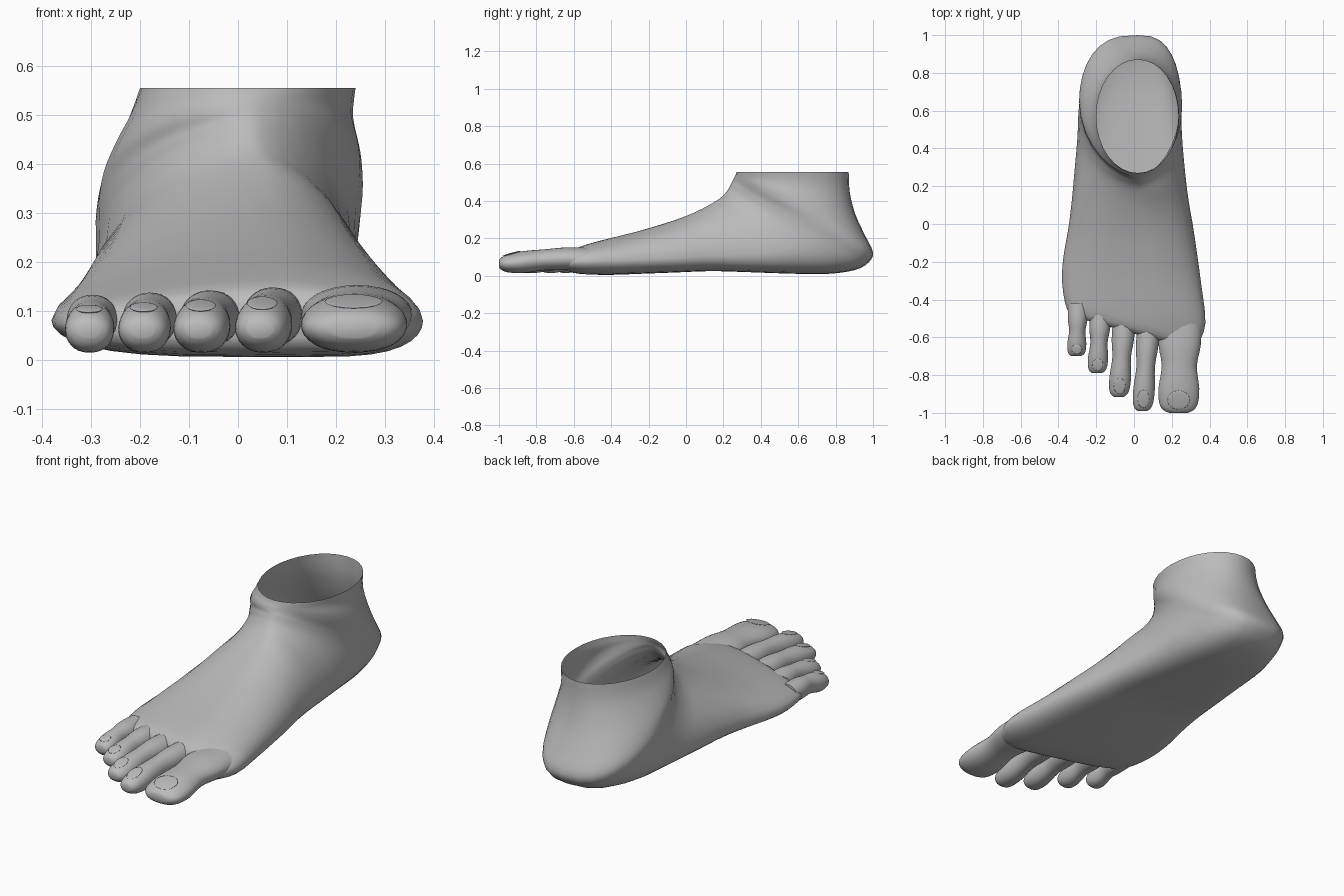
import bpy, bmesh
from math import sin, cos, pi, radians

cube = bpy.data.objects.get("Cube")
if cube:
    bpy.data.objects.remove(cube)

skin = bpy.data.materials.new("plain_grey")
skin.use_nodes = True
grey = (0.5, 0.5, 0.5, 1)
skin.diffuse_color = grey
skin.node_tree.nodes["Principled BSDF"].inputs["Base Color"].default_value = grey

SIDES = 32


def clamp(v):
    return max(0.0, min(1.0, v))


def smooth_rings(rings, steps):
    """Catmull-Rom interpolation between the key sections."""
    out = []
    for i in range(len(rings) - 1):
        a, b, c = rings[max(i - 1, 0)], rings[i], rings[i + 1]
        d = rings[min(i + 2, len(rings) - 1)]
        for s in range(steps):
            t = s / steps
            out.append([0.5 * (2 * q + (r - p) * t + (2 * p - 5 * q + 4 * r - u) * t * t
                               + (3 * q - p - 3 * r + u) * t ** 3)
                        for p, q, r, u in zip(a, b, c, d)])
    return out + [list(rings[-1])]


def section(ring, upper, lower, skew):
    """Points around one section; a lower power gives a boxier half."""
    yt, zt, yb, zb, xl, xr, xm, h = ring
    pts = []
    for k in range(SIDES):
        a = 2 * pi * k / SIDES
        c, s = cos(a), sin(a)
        side = xr if c > 0 else xl
        x = xm + (side - xm) * abs(c) ** (upper if s > 0 else lower)
        v = h + (1 - h) * s if s > 0 else h + h * s
        pts.append((x, yb + (yt - yb) * v - skew * x, zb + (zt - zb) * v))
    return pts


def body_section(ring):
    """Flat sole in front, fuller heel, plain ellipse at the ankle opening."""
    yb, zb = ring[2], ring[3]
    rise = clamp((zb - .15) / .35)
    heel = clamp((yb - .3) / .6)
    return section(ring, 1.25 - .25 * rise, .5 + .22 * heel + .28 * rise,
                   .28 * clamp(-yb / .4))


def finish(obj):
    obj.data.materials.append(skin)
    bpy.ops.object.select_all(action='DESELECT')
    obj.select_set(True)
    bpy.context.view_layer.objects.active = obj
    bpy.ops.object.shade_smooth_by_angle(angle=radians(50))


def loft(name, sections, close_end):
    bm = bmesh.new()
    loops = [[bm.verts.new(p) for p in pts] for pts in sections]
    for a, b in zip(loops, loops[1:]):
        for k in range(SIDES):
            n = (k + 1) % SIDES
            bm.faces.new((a[k], a[n], b[n], b[k]))
    bm.faces.new(loops[0])
    if close_end:
        bm.faces.new(loops[-1])
    bmesh.ops.recalc_face_normals(bm, faces=bm.faces)
    mesh = bpy.data.meshes.new(name)
    bm.to_mesh(mesh)
    bm.free()
    obj = bpy.data.objects.new(name, mesh)
    bpy.context.collection.objects.link(obj)
    finish(obj)


# Foot body: sections fan from the toe line, round the heel, up to the open ankle
# top y, top z, bottom y, bottom z, right x, left x, ridge x, height of widest point
BODY = [
    (-.58, .11, -.58, .045, -.31, .30, .05, .5),
    (-.55, .15, -.55, .015, -.355, .335, .08, .45),
    (-.42, .19, -.42, .005, -.38, .378, .1, .4),
    (-.25, .235, -.25, .01, -.375, .355, .1, .33),
    (-.05, .30, -.05, .018, -.35, .32, .08, .27),
    (.08, .355, .13, .025, -.33, .29, .06, .25),
    (.16, .40, .32, .02, -.315, .27, .05, .25),
    (.2, .43, .55, .012, -.3, .255, .03, .28),
    (.22, .455, .75, .01, -.295, .25, .02, .33),
    (.23, .47, .9, .03, -.29, .245, .02, .4),
    (.237, .483, .975, .07, -.29, .245, .02, .45),
    (.243, .495, 1, .125, -.29, .25, .02, .46),
    (.25, .51, .955, .22, -.28, .255, .01, .47),
    (.257, .525, .905, .33, -.255, .25, .01, .48),
    (.265, .54, .875, .45, -.222, .235, .02, .5),
    (.27, .555, .87, .555, -.2, .24, .02, .5),
]
loft("foot_body", [body_section(r) for r in smooth_rings(BODY, 3)], False)

# Toe shape: distance along, width factor, underside z, top z
TOE = [(0, 1.05, .03, .15), (.3, 1.04, .03, .152), (.52, .86, .03, .142),
       (.75, 1, .015, .132), (.9, .95, .018, .115), (.97, .75, .03, .1), (1, .45, .045, .085)]

# Toes: name, base x, base y, tip x, tip y, half width, height factor
TOES = [("big_toe", .245, -.48, .235, -1, .108, 1),
        ("second_toe", .08, -.5, .045, -.99, .057, .97),
        ("middle_toe", -.05, -.48, -.08, -.915, .057, .93),
        ("fourth_toe", -.175, -.45, -.195, -.79, .053, .9),
        ("little_toe", -.295, -.42, -.305, -.7, .05, .87)]

for name, bx, by, tx, ty, half, high in TOES:
    keys = []
    for t, w, low, top in TOE:
        x, y = bx + (tx - bx) * t, by + (ty - by) * t
        keys.append((y, top * high, y, low, x - half * w, x + half * w, x, .5))
    loft(name, [section(r, .95, .85, 0) for r in smooth_rings(keys, 3)], True)

    # Nail: thin rounded plate lying on the sloping tip
    t = .87
    bpy.ops.mesh.primitive_uv_sphere_add(
        segments=16, ring_count=8, radius=1,
        location=(bx + (tx - bx) * t, by + (ty - by) * t, .119 * high))
    nail = bpy.context.object
    nail.name = name + "_nail"
    nail.scale = (half * .55, .1 * (by - ty), .0045)
    nail.rotation_euler.x = .27
    finish(nail)
